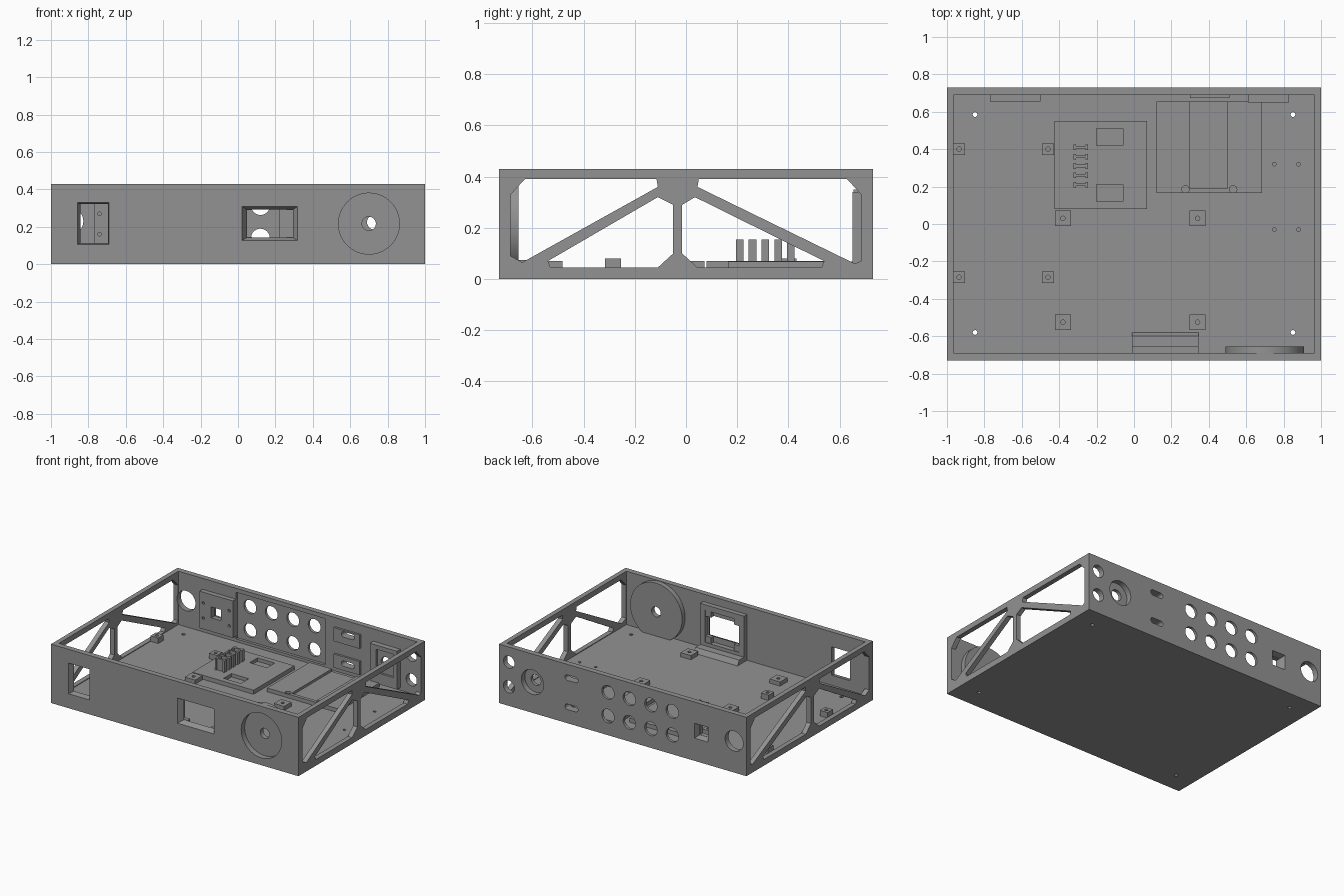
import bpy, bmesh, math
from mathutils import Vector

if "Cube" in bpy.data.objects:
    bpy.data.objects.remove(bpy.data.objects["Cube"])

grey = bpy.data.materials.new("plain_grey")
grey.diffuse_color = (0.29, 0.29, 0.29, 1)
grey.use_nodes = True
grey.node_tree.nodes["Principled BSDF"].inputs["Base Color"].default_value = grey.diffuse_color


# ---- solids: each helper returns (ring_a, ring_b), two matching end outlines ----
def prism(pts, axis, a, b):
    """Extrude a 2D outline along an axis from a to b."""
    place = {'x': lambda p, t: (t, p[0], p[1]),
             'y': lambda p, t: (p[0], t, p[1]),
             'z': lambda p, t: (p[0], p[1], t)}[axis]
    return [place(p, a) for p in pts], [place(p, b) for p in pts]


def rect(u0, u1, v0, v1):
    return [(u0, v0), (u1, v0), (u1, v1), (u0, v1)]


def box(x0, x1, y0, y1, z0, z1):
    return prism(rect(x0, x1, y0, y1), 'z', z0, z1)


def cyl(u, v, r, axis, a, b, n=32):
    ring = [(u + r * math.cos(2 * math.pi * i / n), v + r * math.sin(2 * math.pi * i / n)) for i in range(n)]
    return prism(ring, axis, a, b)


def capsule(u, v, half, r, a, b):
    ring = []
    for i in range(18):
        t = math.pi * (i if i < 9 else i - 1) / 8 - math.pi / 2
        ring.append((u + (half if i < 9 else -half) + r * math.cos(t), v + r * math.sin(t)))
    return prism(ring, 'y', a, b)


def funnel(outer, inner, y0, y1):
    """Tapered rectangular opening through a wall."""
    return prism(rect(*outer), 'y', y0, y1)[0], prism(rect(*inner), 'y', y0, y1)[1]


def mesh_object(name, solids):
    bm = bmesh.new()
    for a, b in solids:
        va = [bm.verts.new(p) for p in a]
        vb = [bm.verts.new(p) for p in b]
        n = len(va)
        faces = [bm.faces.new(va), bm.faces.new(vb[::-1])]
        faces += [bm.faces.new((va[i], vb[i], vb[(i + 1) % n], va[(i + 1) % n])) for i in range(n)]
        bmesh.ops.recalc_face_normals(bm, faces=faces)
    me = bpy.data.meshes.new(name)
    bm.to_mesh(me)
    bm.free()
    ob = bpy.data.objects.new(name, me)
    bpy.context.collection.objects.link(ob)
    return ob


def build(name, solids, *cut_stages):
    ob = mesh_object(name, solids)
    ob.data.materials.append(grey)
    bpy.context.view_layer.objects.active = ob
    for cuts in cut_stages:
        cutter = mesh_object("cutter", cuts)
        cutter.hide_render = True
        mod = ob.modifiers.new("cut", 'BOOLEAN')
        mod.operation, mod.solver, mod.object = 'DIFFERENCE', 'EXACT', cutter
        bpy.ops.object.modifier_apply(modifier=mod.name)
        bpy.data.objects.remove(cutter)
    bpy.ops.object.select_all(action='DESELECT')
    ob.select_set(True)
    bpy.ops.object.shade_smooth_by_angle(angle=math.radians(30))
    return ob


# ---- enclosure tray: walls, floor, truss sides and wall openings ----
FI, BI = -0.69, 0.69          # inner faces of front and back walls
upper = [(-0.685, 0.33), (-0.63, 0.39), (-0.115, 0.39), (-0.11, 0.36), (-0.64, 0.065), (-0.685, 0.09)]
lower = [(-0.54, 0.07), (-0.53, 0.045), (-0.11, 0.045), (-0.05, 0.10), (-0.05, 0.29), (-0.11, 0.32)]
upper_b = [(0.05, 0.39), (0.63, 0.39), (0.685, 0.33), (0.685, 0.07), (0.66, 0.06), (0.045, 0.36)]
lower_b = [(-0.015, 0.29), (0.035, 0.32), (0.54, 0.07), (0.53, 0.045), (0.045, 0.045), (-0.015, 0.10)]
truss = [prism(p, 'x', s * 0.95, s * 1.05) for p in (upper, lower, upper_b, lower_b) for s in (-1, 1)]

front_cuts = [funnel((-0.86, -0.69, 0.105, 0.33), (-0.84, -0.695, 0.115, 0.32), -0.732, -0.685),
              funnel((0.02, 0.32, 0.125, 0.31), (0.05, 0.29, 0.145, 0.29), -0.732, -0.685),
              cyl(0.70, 0.217, 0.163, 'y', -0.75, -0.68, 64)]
back_cuts = [cyl(x, z, 0.05, 'y', 0.65, 0.75) for x in (0.12, -0.053, -0.227, -0.40) for z in (0.14, 0.313)]
back_cuts += [cyl(0.92, z, 0.045, 'y', 0.65, 0.75) for z in (0.14, 0.32)]
back_cuts += [cyl(0.73, 0.225, 0.09, 'y', 0.65, 0.75), cyl(-0.90, 0.23, 0.073, 'y', 0.65, 0.75)]
back_cuts += [capsule(0.415, z, 0.033, 0.02, 0.65, 0.75) for z in (0.12, 0.333)]
back_cuts += [funnel((-0.69, -0.58, 0.165, 0.275), (-0.675, -0.595, 0.18, 0.26), 0.732, 0.685)]
floor_cuts = [cyl(x, y, 0.013, 'z', -0.02, 0.08, 12) for x in (-0.85, 0.85) for y in (-0.58, 0.585)]
floor_cuts += [cyl(x, y, 0.01, 'z', 0.02, 0.08, 12) for x in (0.75, 0.88) for y in (-0.03, 0.32)]

build("enclosure_tray", [box(-1, 1, -0.73, 0.73, 0, 0.43)],
      [box(-0.965, 0.965, FI, BI, 0.04, 0.6)],
      [box(-0.5, 0.22, 0.65, 0.71, 0.06, 0.40)],      # thinned connector panel
      truss, front_cuts, back_cuts, floor_cuts)

# ---- bosses behind the front wall ----
build("dial_boss", [cyl(0.70, 0.217, 0.21, 'y', FI, -0.655, 64)],
      [cyl(0.70, 0.217, 0.037, 'y', -0.8, -0.6)])
build("display_frame", [box(-0.01, 0.345, FI, -0.655, 0.06, 0.375)],
      [box(0.03, 0.305, -0.8, -0.6, 0.10, 0.335)])
build("display_frame_corners", [box(x, x + 0.045, FI, -0.66, z, z + 0.045)
                                for x in (0.03, 0.26) for z in (0.10, 0.29)])
foot = [(FI, 0.04), (-0.58, 0.04), (-0.60, 0.075), (FI, 0.075)]
build("display_foot", [prism(foot, 'x', -0.01, 0.345)])

# ---- bosses behind the back wall ----
build("socket_plate", [box(-0.77, -0.50, 0.655, BI, 0.08, 0.35)],
      [box(-0.675, -0.595, 0.6, 0.8, 0.18, 0.26)]
      + [cyl(x, z, 0.01, 'y', 0.6, 0.8, 12) for x in (-0.74, -0.53) for z in (0.16, 0.27)])
build("jack_plate", [box(0.61, 0.83, 0.65, BI, 0.06, 0.34)],
      [cyl(0.73, 0.225, 0.04, 'y', 0.6, 0.8)], [box(0.66, 0.80, 0.64, 0.665, 0.14, 0.31)])
for name, z in (("lower_slot_plate", 0.12), ("upper_slot_plate", 0.313)):
    build(name, [box(0.30, 0.51, 0.675, BI, z - 0.05, z + 0.05)],
          [capsule(0.415, z + (0.02 if z > 0.2 else 0), 0.033, 0.02, 0.6, 0.8)])


# ---- circuit board standoffs ----
def standoffs(name, xs, ys, half, top):
    for x in xs:
        for y in ys:
            build(name, [box(x - half, x + half, y - half, y + half, 0.04, top)],
                  [cyl(x, y, 0.012, 'z', 0.05, 0.2, 12)])


standoffs("small_standoff", (-0.935, -0.46), (-0.285, 0.40), 0.031, 0.08)
standoffs("large_standoff", (-0.38, 0.34), (-0.525, 0.03), 0.042, 0.07)

# ---- mounting plate with recesses and cable comb ----
build("comb_plate", [box(-0.425, 0.07, 0.08, 0.55, 0.04, 0.07)],
      [box(-0.20, -0.06, y, y + 0.09, 0.045, 0.1) for y in (0.12, 0.42)])
for i in range(5):
    y = 0.21 + 0.05 * i
    build("comb_fin", [box(-0.31, -0.26, y - 0.007, y + 0.007, 0.07, 0.155)])
    build("comb_fin_ends", [box(x, x + 0.014, y - 0.015, y + 0.015, 0.07, 0.155) for x in (-0.324, -0.26)])

# ---- tray plate with a central channel ----
build("channel_plate", [box(0.12, 0.685, 0.165, 0.655, 0.04, 0.068)],
      [box(0.30, 0.50, 0.19, 0.7, 0.05, 0.1)],
      [cyl(x, 0.185, 0.02, 'z', 0.05, 0.1, 16) for x in (0.275, 0.53)])
